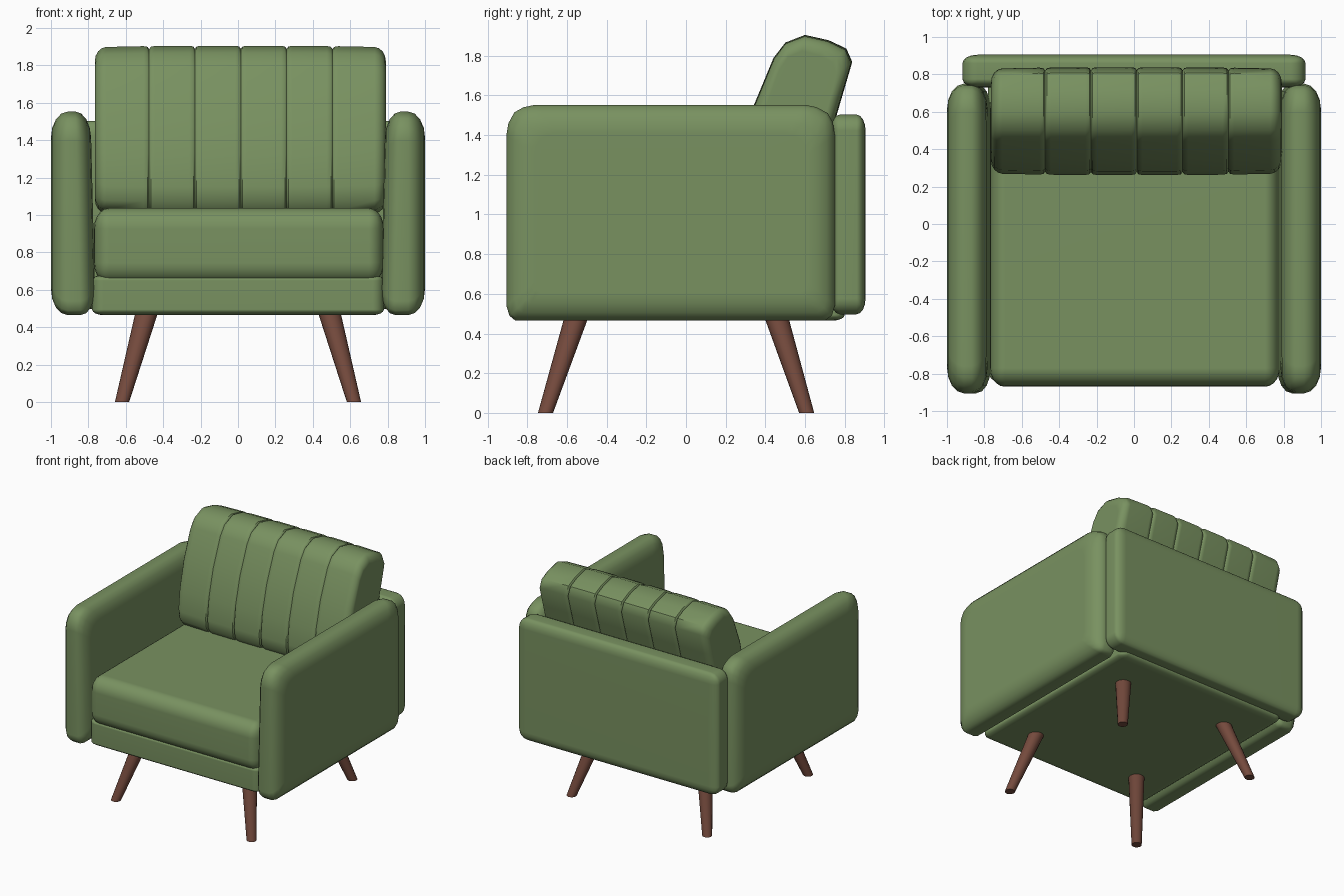
import bpy, bmesh, math

if "Cube" in bpy.data.objects:
    bpy.data.objects.remove(bpy.data.objects["Cube"])


def material(name, rgb):
    m = bpy.data.materials.new(name)
    m.diffuse_color = (*rgb, 1)
    m.use_nodes = True
    m.node_tree.nodes["Principled BSDF"].inputs["Base Color"].default_value = m.diffuse_color
    return m


GREEN = material("green fabric", (0.19, 0.285, 0.118))
BROWN = material("brown wood", (0.175, 0.068, 0.046))


def finish(name, bm, mat, mirror=False):
    bmesh.ops.recalc_face_normals(bm, faces=bm.faces[:])
    me = bpy.data.meshes.new(name)
    bm.to_mesh(me)
    bm.free()
    me.materials.append(mat)
    ob = bpy.data.objects.new(name, me)
    bpy.context.collection.objects.link(ob)
    bpy.ops.object.select_all(action='DESELECT')
    ob.select_set(True)
    bpy.context.view_layer.objects.active = ob
    bpy.ops.object.shade_smooth_by_angle(angle=math.radians(40))
    if mirror:
        ob.modifiers.new("mirror", 'MIRROR').use_mirror_merge = False
    ob.modifiers.new("weighted normals", 'WEIGHTED_NORMAL').keep_sharp = True
    return ob


def rounded_box(name, lo, hi, r, segs=4):
    """Box with a different rounding radius along each axis."""
    bm = bmesh.new()
    bmesh.ops.create_cube(bm, size=1)
    for v in bm.verts:
        for i in range(3):
            v.co[i] *= (hi[i] - lo[i]) / r[i]
    bmesh.ops.bevel(bm, geom=bm.edges[:] + bm.verts[:], offset=1, segments=segs,
                    profile=0.5, affect='EDGES')
    for v in bm.verts:
        for i in range(3):
            v.co[i] = v.co[i] * r[i] + (lo[i] + hi[i]) / 2
    return finish(name, bm, GREEN)


def loft(rings):
    """Closed skin over a list of equal-length point rings."""
    bm = bmesh.new()
    vs = [[bm.verts.new(p) for p in ring] for ring in rings]
    n = len(vs[0])
    for a, b in zip(vs, vs[1:]):
        for i in range(n):
            j = (i + 1) % n
            bm.faces.new((a[i], a[j], b[j], b[i]))
    bm.faces.new(vs[0])
    bm.faces.new(vs[-1])
    return bm


def section(profile, x, inset):
    """The (y, z) profile placed at x and shrunk by inset on each side."""
    ys, zs = zip(*profile)
    cy, cz = (min(ys) + max(ys)) / 2, (min(zs) + max(zs)) / 2
    sy = 1 - 2 * inset / (max(ys) - min(ys))
    sz = 1 - 2 * inset / (max(zs) - min(zs))
    return [(x, cy + (y - cy) * sy, cz + (z - cz) * sz) for y, z in profile]


def round_end(x, direction, rx, r, n=4):
    """Stations (x, inset) of a quarter-round, from the flat cap inward."""
    return [(x + direction * rx * (1 - math.cos(t)), r * (1 - math.sin(t)))
            for t in (i * math.pi / 2 / n for i in range(n + 1))]


# Arms: side outline lofted across the thickness, inner face leaning slightly
arm_outline = [(-0.86, 0.465), (-0.89, 0.49), (-0.905, 0.54), (-0.905, 1.4), (-0.895, 1.46),
               (-0.865, 1.515), (-0.82, 1.54), (-0.76, 1.553), (0.6, 1.553), (0.66, 1.54),
               (0.715, 1.51), (0.74, 1.465), (0.75, 1.4), (0.75, 0.54), (0.735, 0.49),
               (0.70, 0.465)]
stations = round_end(0.775, 1, 0.08, 0.14) + round_end(1.0, -1, 0.09, 0.14)[::-1]
bm = loft([section(arm_outline, x, d) for x, d in stations])
for v in bm.verts:
    if v.co.x < 0.87:
        v.co.x += 0.025 * (v.co.z - 1.0)
finish("arm", bm, GREEN, mirror=True)

# Back panel, base and seat cushion
rounded_box("back_panel", (-0.917, 0.73, 0.497), (0.917, 0.905, 1.503), (0.08, 0.045, 0.08))
rounded_box("base", (-0.78, -0.845, 0.465), (0.78, 0.8, 0.68), (0.06, 0.06, 0.03))
rounded_box("seat_cushion", (-0.77, -0.87, 0.635), (0.78, 0.72, 1.037), (0.08, 0.10, 0.11), 5)

# Back cushion: leaning profile with stitched channel grooves
cushion = [(0.31, 1.02), (0.27, 1.07), (0.26, 1.15), (0.28, 1.32), (0.34, 1.55), (0.44, 1.79),
           (0.50, 1.868), (0.60, 1.907), (0.72, 1.88), (0.81, 1.838), (0.84, 1.77),
           (0.79, 1.6), (0.74, 1.43), (0.66, 1.15), (0.62, 1.04), (0.55, 1.01), (0.42, 1.0)]
stations = round_end(-0.765, 1, 0.06, 0.07)
for k in range(5):
    s = -0.475 + 0.245 * k
    stations += [(s - 0.03, 0.002), (s - 0.009, 0.006), (s, 0.018),
                 (s + 0.009, 0.006), (s + 0.03, 0.002)]
stations += round_end(0.79, -1, 0.06, 0.07)[::-1]
bm = loft([section(cushion, x, d + 0.012 * (abs(x - 0.012) / 0.78) ** 4) for x, d in stations])
finish("back_cushion", bm, GREEN)


# Legs: splayed, tapered, cut level with the floor
def leg(name, top, foot):
    rings = [[(cx + r * math.cos(a), cy + r * math.sin(a), z)
              for a in (i * math.tau / 16 for i in range(16))]
             for (cx, cy), r, z in ((foot, 0.038, 0), (top, 0.061, 0.49))]
    finish(name, loft(rings), BROWN, mirror=True)


leg("front_leg", (0.485, -0.55), (0.62, -0.708))
leg("back_leg", (0.485, 0.453), (0.62, 0.608))
